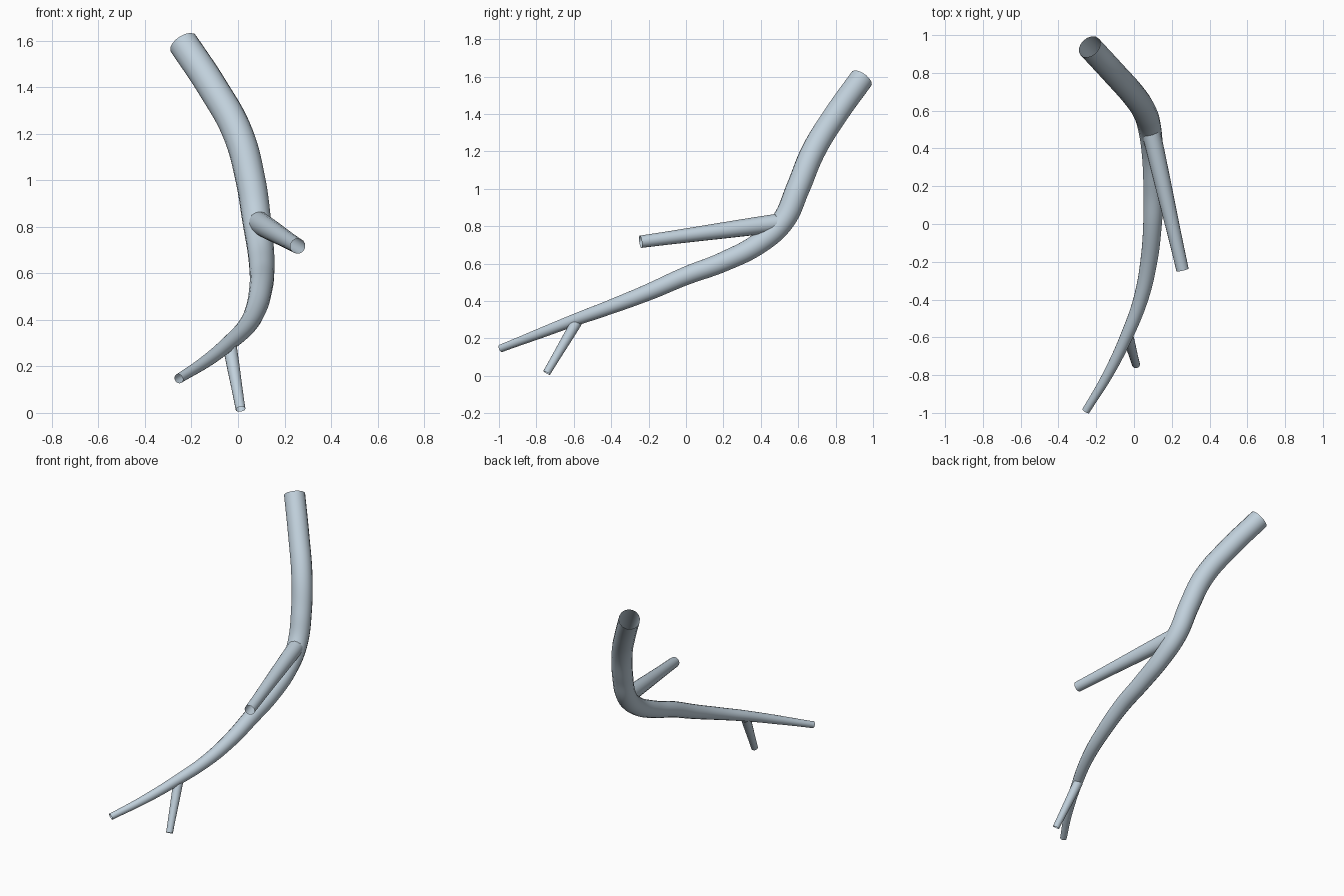
import bpy
import math

cube = bpy.data.objects.get("Cube")
if cube:
    bpy.data.objects.remove(cube, do_unlink=True)

# Single pale blue-grey material
mat = bpy.data.materials.new("pale_blue_grey")
mat.use_nodes = True
colour = (0.53, 0.63, 0.71, 1.0)
mat.diffuse_color = colour
mat.node_tree.nodes["Principled BSDF"].inputs["Base Color"].default_value = colour


def tube(name, points):
    """Open-ended tapered tube through (x, y, z, radius) points."""
    curve = bpy.data.curves.new(name, "CURVE")
    curve.dimensions = "3D"
    curve.resolution_u = 8
    curve.bevel_depth = 1.0
    curve.bevel_resolution = 6
    curve.use_fill_caps = False
    spline = curve.splines.new("BEZIER")
    spline.bezier_points.add(len(points) - 1)
    spline.radius_interpolation = "CARDINAL"
    for bp, (x, y, z, r) in zip(spline.bezier_points, points):
        bp.co = (x, y, z)
        bp.radius = r
        bp.handle_left_type = bp.handle_right_type = "AUTO"
    curve.materials.append(mat)
    obj = bpy.data.objects.new(name, curve)
    bpy.context.collection.objects.link(obj)
    bpy.ops.object.select_all(action="DESELECT")
    obj.select_set(True)
    bpy.context.view_layer.objects.active = obj
    bpy.ops.object.convert(target="MESH")
    bpy.ops.object.shade_smooth_by_angle(angle=math.radians(40))


# Curving main tube, from the narrow low end to the wide top end
tube("main_tube", [
    (-0.255, -0.99, 0.147, 0.021),
    (-0.14, -0.8, 0.22, 0.027),
    (-0.042, -0.6, 0.297, 0.033),
    (0.035, -0.4, 0.37, 0.039),
    (0.078, -0.2, 0.448, 0.045),
    (0.098, 0.0, 0.535, 0.05),
    (0.103, 0.2, 0.61, 0.054),
    (0.096, 0.4, 0.715, 0.058),
    (0.08, 0.52, 0.83, 0.062),
    (0.054, 0.597, 1.0, 0.064),
    (0.0, 0.68, 1.2, 0.065),
    (-0.11, 0.803, 1.4, 0.065),
    (-0.235, 0.938, 1.588, 0.065),
])

# Straight side branches, starting inside the main tube
tube("upper_branch", [(0.085, 0.51, 0.82, 0.05), (0.257, -0.243, 0.717, 0.033)])
tube("lower_branch", [(-0.036, -0.583, 0.29, 0.03), (0.011, -0.745, 0.016, 0.021)])
